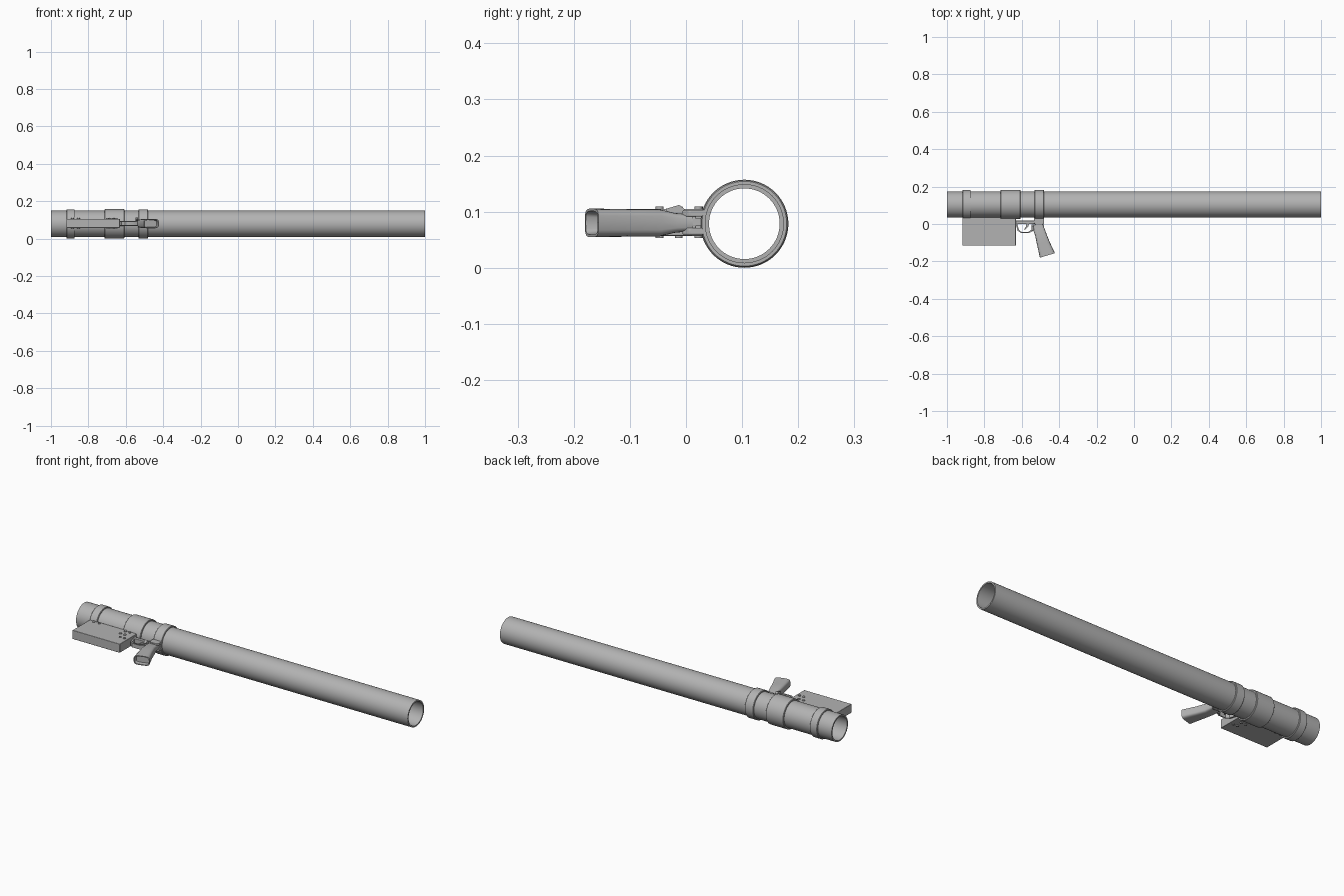
import bpy, bmesh, math
from mathutils import Vector

cube = bpy.data.objects.get("Cube")
if cube:
    bpy.data.objects.remove(cube)

grey = bpy.data.materials.new("grey metal")
grey.use_nodes = True
COLOUR = (0.45, 0.45, 0.45, 1)
grey.diffuse_color = COLOUR
grey.node_tree.nodes["Principled BSDF"].inputs["Base Color"].default_value = COLOUR

AXIS_Y, AXIS_Z = 0.104, 0.0785   # tube axis
MID = 0.081                      # middle height of the grip assembly


def finish(name, bm, bevel=0.0, segments=2, smooth=True):
    bmesh.ops.recalc_face_normals(bm, faces=bm.faces)
    mesh = bpy.data.meshes.new(name)
    bm.to_mesh(mesh)
    bm.free()
    mesh.materials.append(grey)
    ob = bpy.data.objects.new(name, mesh)
    bpy.context.collection.objects.link(ob)
    if bevel:
        mod = ob.modifiers.new("Bevel", "BEVEL")
        mod.width, mod.segments, mod.limit_method = bevel, segments, "ANGLE"
    if smooth:
        bpy.ops.object.select_all(action="DESELECT")
        bpy.context.view_layer.objects.active = ob
        ob.select_set(True)
        bpy.ops.object.shade_smooth_by_angle(angle=math.radians(35))
    return ob


def lathe(name, profile, sides=64):
    """Spin a closed (x, radius) profile around the tube axis."""
    bm = bmesh.new()
    rings = []
    for i in range(sides):
        a = 2 * math.pi * i / sides
        rings.append([bm.verts.new((x, AXIS_Y + r * math.cos(a), AXIS_Z + r * math.sin(a)))
                      for x, r in profile])
    n = len(profile)
    for i in range(sides):
        p, q = rings[i], rings[(i + 1) % sides]
        for j in range(n):
            k = (j + 1) % n
            bm.faces.new((p[j], p[k], q[k], q[j]))
    return finish(name, bm)


def plate(name, outline, z0, z1, bevel=0.0):
    """Extrude an (x, y) outline between two heights."""
    bm = bmesh.new()
    face = bm.faces.new([bm.verts.new((x, y, z0)) for x, y in outline])
    top = bmesh.ops.extrude_face_region(bm, geom=[face])["geom"]
    bmesh.ops.translate(bm, vec=(0, 0, z1 - z0),
                        verts=[v for v in top if isinstance(v, bmesh.types.BMVert)])
    return finish(name, bm, bevel)


def box(name, x0, x1, y0, y1, z0, z1, bevel=0.0):
    return plate(name, [(x0, y0), (x1, y0), (x1, y1), (x0, y1)], z0, z1, bevel)


# Launch tube, open at both ends
lathe("tube", [(-1, 0.063), (-1, 0.0705), (1, 0.0705), (1, 0.063)])

# Raised bands around the rear of the tube
for name, x0, x1, r in (("rear_band", -0.917, -0.873, 0.0775),
                        ("middle_band", -0.714, -0.608, 0.0785),
                        ("front_band", -0.532, -0.481, 0.0775)):
    lathe(name, [(x0, 0.068), (x0, r - 0.002), (x0 + 0.002, r),
                 (x1 - 0.002, r), (x1, r - 0.002), (x1, 0.068)])

# Electronics housing beside the tube
box("housing", -0.917, -0.632, -0.116, 0.036, 0.057, 0.105, 0.002)

# Bolts through the housing, seen on both faces
for i, (x, y) in enumerate([(-0.70, -0.013), (-0.673, -0.013), (-0.677, -0.047), (-0.652, -0.047),
                            (-0.694, 0.022), (-0.668, 0.022), (-0.885, 0.023), (-0.853, 0.023)]):
    bm = bmesh.new()
    bmesh.ops.create_cone(bm, cap_ends=True, segments=16, radius1=0.007,
                          radius2=0.007, depth=0.056)
    bmesh.ops.translate(bm, verts=bm.verts, vec=(x, y, MID))
    finish("housing_bolt_%d" % (i + 1), bm)

# Receiver rail, trigger guard loop and trigger
box("receiver_rail", -0.64, -0.49, 0.0, 0.018, 0.068, 0.094, 0.002)
guard = [(-0.634, 0.004), (-0.622, -0.036), (-0.604, -0.049), (-0.562, -0.049), (-0.535, -0.034)]
inner = [(-0.545, -0.028), (-0.566, -0.043), (-0.600, -0.043), (-0.615, -0.032), (-0.625, 0.004)]
plate("trigger_guard", guard + inner, 0.070, 0.092)
plate("trigger", [(-0.575, 0.004), (-0.578, -0.014), (-0.588, -0.030), (-0.581, -0.030),
                  (-0.566, -0.014), (-0.558, 0.004)], 0.076, 0.086)

# Clamp joining the grip to the front band: two cheeks and a centre lug
for name, s in (("upper", 1), ("lower", -1)):
    lo, hi = sorted((MID + s * 0.010, MID + s * 0.022))
    plate(name + "_clamp_cheek", [(-0.535, 0.034), (-0.535, 0.006), (-0.525, -0.006),
                                  (-0.49, -0.006), (-0.481, 0.006), (-0.481, 0.034)],
          lo, hi, 0.002)
box("clamp_lug", -0.525, -0.488, -0.01, 0.034, 0.074, 0.088, 0.001)

# Pistol grip: rounded sections lofted from the receiver to the open butt
sections = [((-0.512, 0.004), 0.028, 0.015), ((-0.510, -0.025), 0.030, 0.018),
            ((-0.500, -0.052), 0.030, 0.0245), ((-0.486, -0.100), 0.034, 0.0245),
            ((-0.463, -0.168), 0.042, 0.0255)]
bm = bmesh.new()
across = Vector((0.957, 0.29, 0))
STEPS = 24


def grip_ring(centre, half_x, half_z):
    ring = []
    for i in range(STEPS):
        a = 2 * math.pi * i / STEPS
        c, s = math.cos(a), math.sin(a)
        u = math.copysign(abs(c) ** 0.5, c) * half_x
        w = math.copysign(abs(s) ** 0.5, s) * half_z
        ring.append(bm.verts.new(Vector((*centre, MID - 0.001 + w)) + across * u))
    return ring


rings = [grip_ring(*s) for s in sections]
rings.append(grip_ring(sections[-1][0], 0.037, 0.021))
rings.append(grip_ring((-0.469, -0.148), 0.035, 0.019))
for p, q in zip(rings, rings[1:]):
    for i in range(STEPS):
        j = (i + 1) % STEPS
        bm.faces.new((p[i], p[j], q[j], q[i]))
bm.faces.new(rings[0])
bm.faces.new(rings[-1])
finish("pistol_grip", bm)

# Safety lever on the upper side of the receiver
bm = bmesh.new()
wedge = [(-0.036, 0.102), (-0.036, 0.105), (-0.012, 0.112), (-0.002, 0.104), (-0.002, 0.094),
         (-0.016, 0.094)]
face = bm.faces.new([bm.verts.new((-0.548, y, z)) for y, z in wedge])
end = bmesh.ops.extrude_face_region(bm, geom=[face])["geom"]
bmesh.ops.translate(bm, vec=(0.014, 0, 0),
                    verts=[v for v in end if isinstance(v, bmesh.types.BMVert)])
finish("safety_lever", bm)
